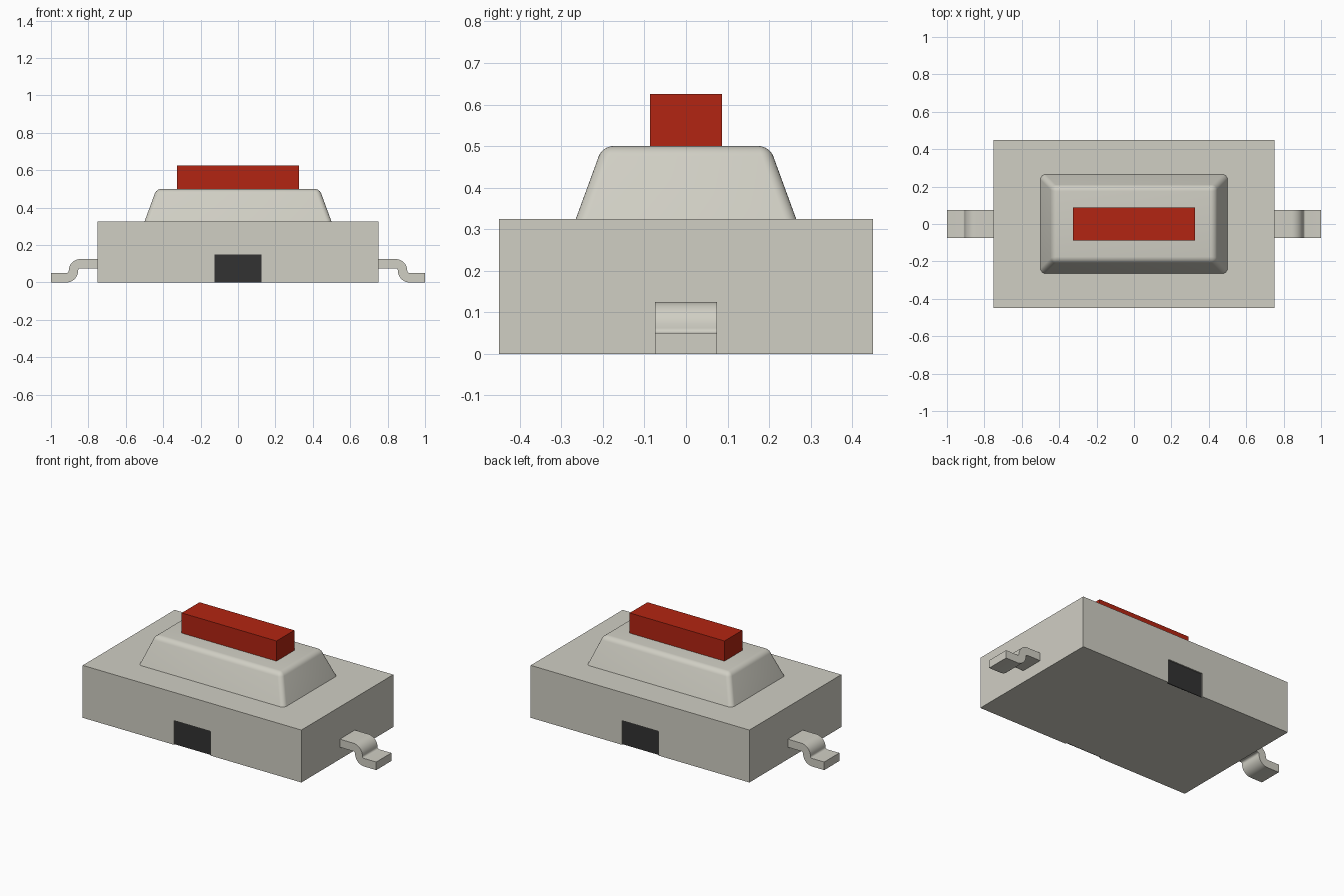
import bpy, bmesh, math
from mathutils import Vector

cube = bpy.data.objects.get("Cube")
if cube:
    bpy.data.objects.remove(cube, do_unlink=True)


def material(name, rgb):
    m = bpy.data.materials.new(name)
    m.diffuse_color = (*rgb, 1)
    m.use_nodes = True
    bsdf = next(n for n in m.node_tree.nodes if n.type == 'BSDF_PRINCIPLED')
    bsdf.inputs["Base Color"].default_value = (*rgb, 1)
    return m


GREY = material("warm_grey", (0.63, 0.62, 0.55))
RED = material("red", (0.45, 0.018, 0.006))
BLACK = material("black", (0.032, 0.032, 0.032))


def add_object(name, bm, mat):
    bmesh.ops.recalc_face_normals(bm, faces=bm.faces)
    mesh = bpy.data.meshes.new(name)
    bm.to_mesh(mesh)
    bm.free()
    mesh.materials.append(mat)
    ob = bpy.data.objects.new(name, mesh)
    bpy.context.collection.objects.link(ob)
    return ob


def box_bm(lo, hi):
    bm = bmesh.new()
    bmesh.ops.create_cube(bm, size=1)
    for v in bm.verts:
        v.co = Vector([lo[i] if v.co[i] < 0 else hi[i] for i in range(3)])
    return bm


def box(name, lo, hi, mat):
    return add_object(name, box_bm(lo, hi), mat)


def smooth(ob, degrees):
    bpy.ops.object.select_all(action='DESELECT')
    ob.select_set(True)
    bpy.context.view_layer.objects.active = ob
    bpy.ops.object.shade_smooth_by_angle(angle=math.radians(degrees))


# Housing with a shallow notch at the bottom of the front and back
housing = box("housing", (-0.75, -0.45, 0), (0.75, 0.45, 0.325), GREY)
for name, s in (("front", -1), ("back", 1)):
    y0, y1 = sorted((s * 0.438, s * 0.48))
    cutter = box(name + "_notch_cutter", (-0.125, y0, -0.05), (0.125, y1, 0.15), GREY)
    cutter.hide_render = True
    cutter.hide_viewport = True
    cut = housing.modifiers.new(name + "_notch", 'BOOLEAN')
    cut.operation = 'DIFFERENCE'
    cut.solver = 'EXACT'
    cut.object = cutter
    # Dark plate set into the notch
    y0, y1 = sorted((s * 0.436, s * 0.442))
    box(name + "_plate", (-0.125, y0, 0), (0.125, y1, 0.15), BLACK)

# Tapered collar with rounded corners and top rim
bm = box_bm((-0.5, -0.265, 0.325), (0.5, 0.265, 0.5))
for v in bm.verts:
    if v.co.z > 0.4:
        v.co.x -= math.copysign(0.064, v.co.x)
        v.co.y -= math.copysign(0.064, v.co.y)
rim = [e for e in bm.edges if max(v.co.z for v in e.verts) > 0.4]
bmesh.ops.bevel(bm, geom=rim, offset=0.026, offset_type='OFFSET', segments=6,
                profile=0.5, affect='EDGES', clamp_overlap=True)
collar = add_object("collar", bm, GREY)
smooth(collar, 40)

# Push button
box("button", (-0.325, -0.087, 0.49), (0.325, 0.087, 0.625), RED)


# Bent lead: S-shaped strip swept across y, mirrored to the other end
def arc(cx, cz, r, a0, a1, n=10):
    return [(cx + r * math.cos(math.radians(a0 + (a1 - a0) * i / n)),
             cz + r * math.sin(math.radians(a0 + (a1 - a0) * i / n)))
            for i in range(n + 1)]


R_IN, R_OUT = 0.0125, 0.0625
BEND_X, BEND_Z = 0.88, 0.0625
R_MID = (R_IN + R_OUT) / 2
upper = arc(BEND_X - R_MID, BEND_Z, R_OUT, 90, 0) + arc(BEND_X + R_MID, BEND_Z, R_IN, 180, 270)
lower = arc(BEND_X + R_MID, BEND_Z, R_OUT, 270, 180) + arc(BEND_X - R_MID, BEND_Z, R_IN, 0, 90)
outline = [(0.74, 0.125)] + upper + [(1.0, 0.05), (1.0, 0.0)] + lower + [(0.74, 0.075)]

bm = bmesh.new()
face = bm.faces.new([bm.verts.new((x, -0.074, z)) for x, z in outline])
swept = bmesh.ops.extrude_face_region(bm, geom=[face])
bmesh.ops.translate(bm, vec=(0, 0.148, 0),
                    verts=[g for g in swept["geom"] if isinstance(g, bmesh.types.BMVert)])
leads = add_object("leads", bm, GREY)
smooth(leads, 30)
mirror = leads.modifiers.new("other_end", 'MIRROR')
mirror.mirror_object = housing
